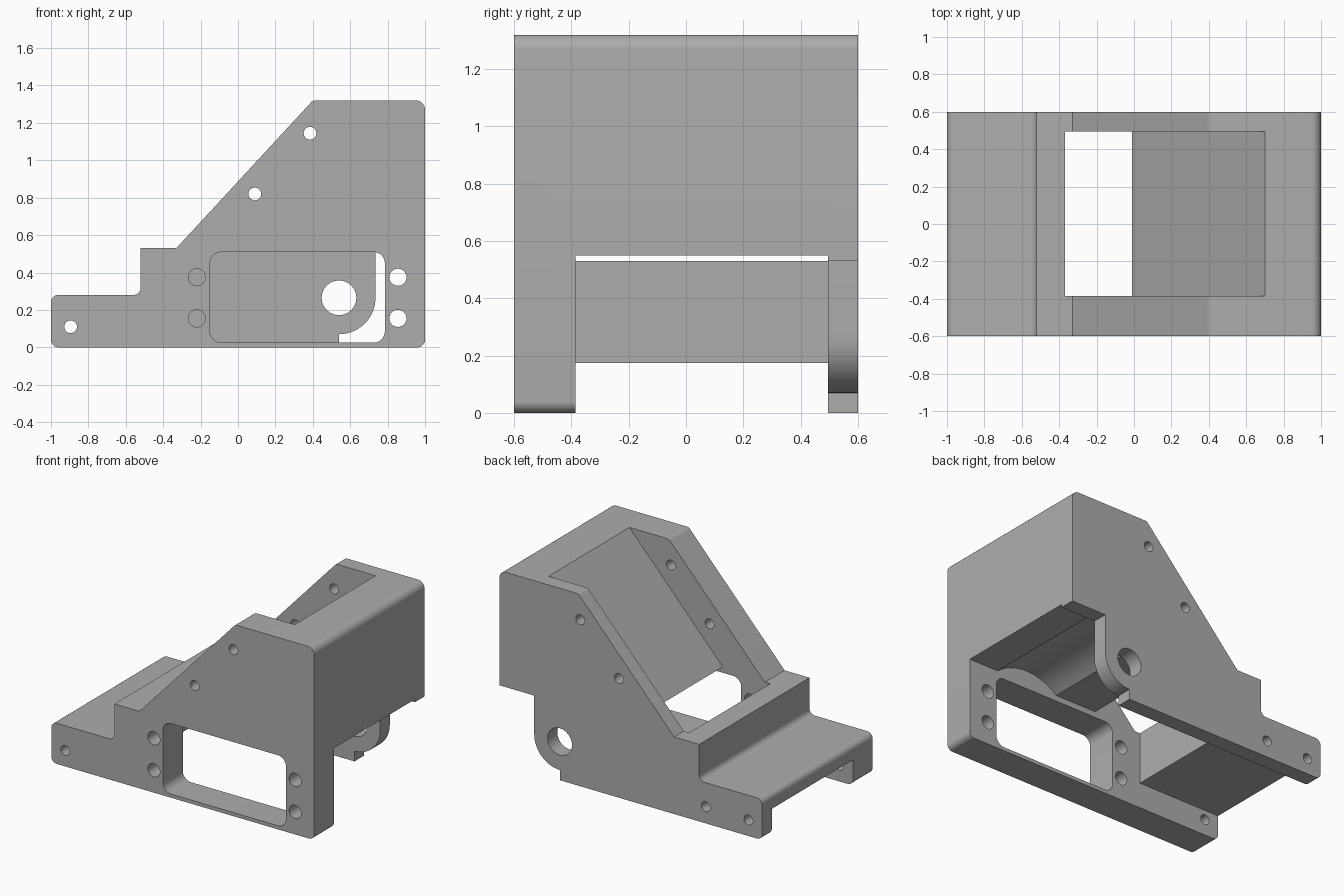
import bpy, bmesh, math
from mathutils import Vector

if "Cube" in bpy.data.objects:
    bpy.data.objects.remove(bpy.data.objects["Cube"], do_unlink=True)

FRONT, BACK = -0.6, 0.6                  # outer faces
INNER_FRONT, INNER_BACK = -0.385, 0.495  # inner faces of the side walls


def arc(cx, cz, r, start, end, steps):
    """Points on an arc, angles in degrees."""
    angles = [math.radians(start + (end - start) * i / steps) for i in range(steps + 1)]
    return [(cx + r * math.cos(a), cz + r * math.sin(a)) for a in angles]


def rounded(corners, steps=8):
    """Outline from (x, z, radius) corners, with tangent fillets."""
    out = []
    for i, (x, z, r) in enumerate(corners):
        p = Vector((x, z))
        if r == 0:
            out.append((x, z))
            continue
        a = (Vector(corners[i - 1][:2]) - p).normalized()
        b = (Vector(corners[(i + 1) % len(corners)][:2]) - p).normalized()
        half = a.angle(b) / 2
        centre = p + (a + b).normalized() * (r / math.sin(half))
        reach = r / math.tan(half)
        u, v = p + a * reach - centre, p + b * reach - centre
        for k in range(steps + 1):
            out.append(tuple(centre + u.lerp(v, k / steps).normalized() * r))
    return out


def prism(name, outline, y0, y1):
    """Extrude an outline in the xz plane from y0 to y1."""
    bm = bmesh.new()
    face = bm.faces.new([bm.verts.new((x, y0, z)) for x, z in outline])
    side = bmesh.ops.extrude_face_region(bm, geom=[face])
    moved = [g for g in side["geom"] if isinstance(g, bmesh.types.BMVert)]
    bmesh.ops.translate(bm, verts=moved, vec=(0, y1 - y0, 0))
    bmesh.ops.recalc_face_normals(bm, faces=bm.faces)
    mesh = bpy.data.meshes.new(name)
    bm.to_mesh(mesh)
    bm.free()
    obj = bpy.data.objects.new(name, mesh)
    bpy.context.collection.objects.link(obj)
    return obj


def cut(body, outline, y0, y1):
    """Subtract a prism from the body and discard the cutter."""
    cutter = prism("cutter", outline, y0, y1)
    cutter.hide_render = True
    mod = body.modifiers.new("cut", "BOOLEAN")
    mod.operation, mod.solver, mod.object = "DIFFERENCE", "EXACT", cutter
    bpy.context.view_layer.objects.active = body
    bpy.ops.object.modifier_apply(modifier=mod.name)
    bpy.data.objects.remove(cutter, do_unlink=True)


# Full-width body with the side profile
body = prism("bracket_body", rounded([
    (-1, 0, 0.04), (1, 0, 0.04), (1, 1.32, 0.05), (0.4, 1.32, 0.03),
    (-0.33, 0.53, 0), (-0.52, 0.53, 0), (-0.52, 0.28, 0.04), (-1, 0.28, 0.04)]),
    FRONT, BACK)

# Space between the walls, leaving the deck and the sloped block with its arch
cavity = [(-1.2, -0.2), (-1.2, 0.175), (-0.37, 0.175), (-0.37, 1.5), (0.866, 1.5), (-0.01, 0.55)]
half_arch = math.degrees(math.acos(0.285 / 0.37))
cavity += arc(0.54, 0.265, 0.37, 90 + half_arch, 90 - half_arch, 20)
cavity += [(1.2, 0.55), (1.2, -0.2)]
cut(body, cavity, INNER_FRONT, INNER_BACK)

# Back wall cut away around a rounded lobe
lobe = [(0.54, -0.2)] + arc(0.54, 0.265, 0.195, -90, 0, 14)
lobe += [(0.735, 0.53), (1.2, 0.53), (1.2, -0.2)]
cut(body, lobe, 0.3, 0.8)

# Front wall window
cut(body, rounded([(-0.15, 0.025, 0.06), (0.785, 0.025, 0.06),
                   (0.785, 0.51, 0.06), (-0.15, 0.51, 0.06)]), -0.8, -0.2)


def hole(x, z, r, y0=-0.8, y1=0.8):
    cut(body, arc(x, z, r, 0, 345, 23), y0, y1)


# Small holes through both walls
for x, z in ((-0.895, 0.11), (0.09, 0.82), (0.385, 1.145)):
    hole(x, z, 0.034)
# Four holes beside the window
for x in (-0.22, 0.855):
    for z in (0.155, 0.375):
        hole(x, z, 0.046, -0.8, -0.2)
# Back wall holes
hole(0.54, 0.265, 0.093, 0.3, 0.8)
hole(-0.57, 0.115, 0.034, 0.3, 0.8)

# Single grey material
grey = bpy.data.materials.new("plain grey")
grey.use_nodes = True
colour = (0.42, 0.42, 0.42, 1)
grey.diffuse_color = colour
grey.node_tree.nodes["Principled BSDF"].inputs["Base Color"].default_value = colour
body.data.materials.clear()
body.data.materials.append(grey)
for poly in body.data.polygons:
    poly.material_index = 0

# Smooth fillets and holes, sharp edges kept
bpy.ops.object.select_all(action="DESELECT")
body.select_set(True)
bpy.context.view_layer.objects.active = body
bpy.ops.object.shade_smooth_by_angle(angle=math.radians(30))
